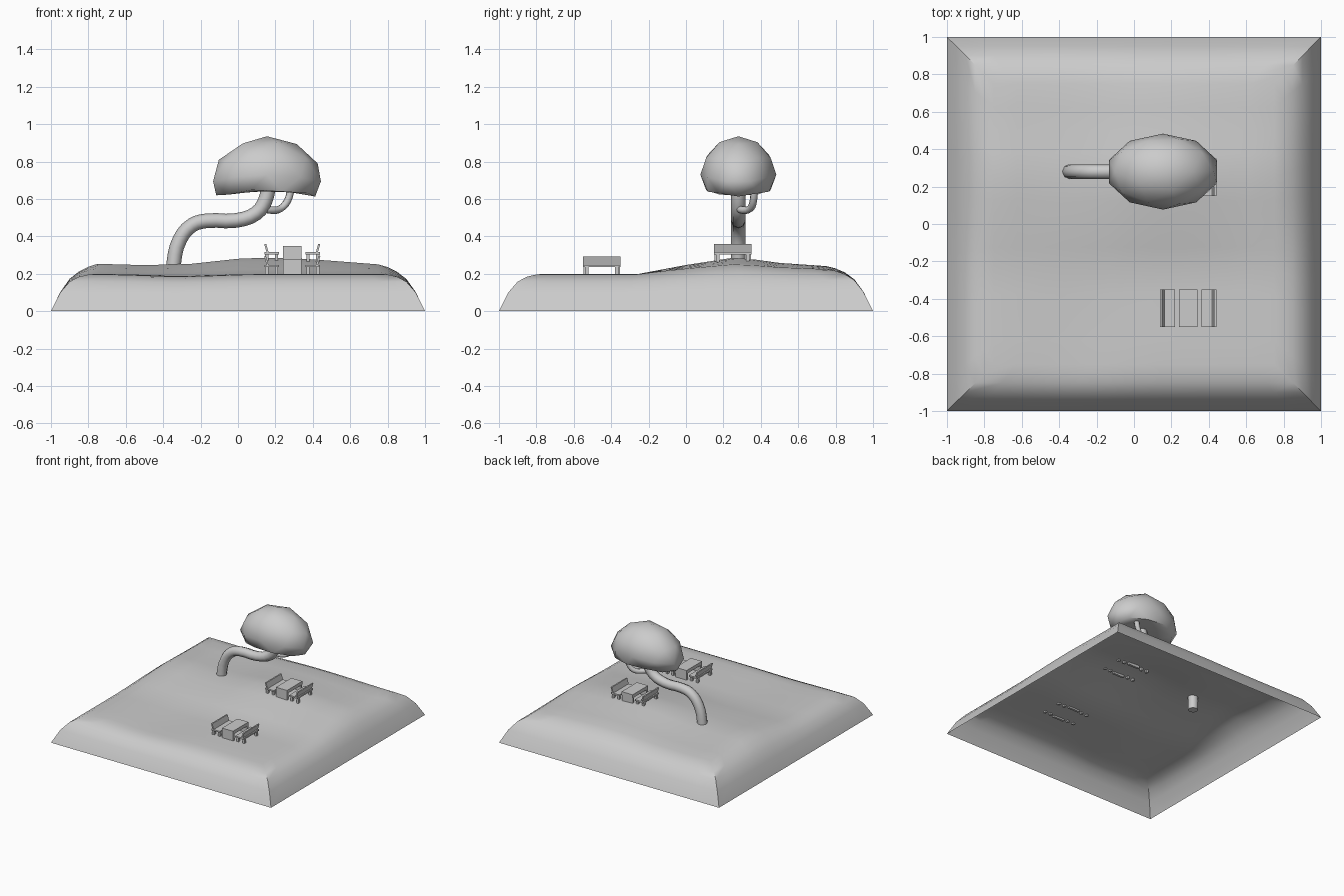
import bpy, bmesh, math
from mathutils import Vector, Matrix

old = bpy.data.objects.get("Cube")
if old:
    bpy.data.objects.remove(old, do_unlink=True)


def finish(obj, smooth=None):
    bpy.ops.object.select_all(action='DESELECT')
    obj.select_set(True)
    bpy.context.view_layer.objects.active = obj
    if smooth:
        bpy.ops.object.shade_smooth_by_angle(angle=math.radians(smooth))
    return obj


def from_bmesh(name, bm, smooth=None):
    mesh = bpy.data.meshes.new(name)
    bm.to_mesh(mesh)
    bm.free()
    obj = bpy.data.objects.new(name, mesh)
    bpy.context.collection.objects.link(obj)
    return finish(obj, smooth)


def interp(knots, t):
    """Straight-line interpolation through (position, value) knots."""
    if t <= knots[0][0]:
        return knots[0][1]
    for (a, va), (b, vb) in zip(knots, knots[1:]):
        if t <= b:
            return va + (vb - va) * (t - a) / (b - a)
    return knots[-1][1]


# Hill heights: a ridge across x, faded in towards the back
RIDGE = [(-.75, .053), (-.5, .046), (-.25, .053), (0, .08), (.2, .088), (.4, .077), (.75, .05)]
RAMP = [(-.25, 0), (0, .55), (.25, 1), (.375, .88), (.5, .68), (.75, .48)]
RIM = [(0, 0), (.05, .5), (.1, .79), (.15, .92), (.2, .98), (.25, 1)]


def ground(x, y):
    inset = 1 - max(abs(x), abs(y))
    dip = .014 * math.exp(-((x + .3) / .25) ** 2) * max(0, min(1, -y * 2))
    hill = interp(RIDGE, x) * interp(RAMP, y) - dip
    return .2 * interp(RIM, inset) + hill * max(0, min(1, (inset - .04) / .2))


# Ground sheet: flat grid with mitred rings falling to the rim, open below
bm = bmesh.new()
bmesh.ops.create_grid(bm, x_segments=12, y_segments=12, size=.75)
ring = [e for e in bm.edges if e.is_boundary]
size = .75
for depth, _ in reversed(RIM[:-1]):
    grown = bmesh.ops.extrude_edge_only(bm, edges=ring)["geom"]
    verts = [g for g in grown if isinstance(g, bmesh.types.BMVert)]
    for v in verts:
        v.co *= (1 - depth) / size
    size = 1 - depth
    ring = [e for e in bm.edges if e.is_boundary]
for v in bm.verts:
    v.co.z = ground(v.co.x, v.co.y)
bmesh.ops.recalc_face_normals(bm, faces=bm.faces)
if sum(f.normal.z for f in bm.faces) < 0:
    bmesh.ops.reverse_faces(bm, faces=bm.faces)
from_bmesh("ground", bm, 35)


# Trunk and branch: round tubes along smooth paths
def tube(name, points, radius):
    curve = bpy.data.curves.new(name, 'CURVE')
    curve.dimensions = '3D'
    curve.bevel_depth = radius
    curve.bevel_resolution = 2
    curve.resolution_u = 3
    curve.use_fill_caps = True
    spline = curve.splines.new('BEZIER')
    spline.bezier_points.add(len(points) - 1)
    for bp, p in zip(spline.bezier_points, points):
        bp.co = p
        bp.handle_left_type = bp.handle_right_type = 'AUTO'
    obj = bpy.data.objects.new(name, curve)
    bpy.context.collection.objects.link(obj)
    finish(obj)
    bpy.ops.object.convert(target='MESH')
    finish(bpy.context.object, 50)


TREE_Y = .28
trunk_path = [(-.345, .14), (-.343, .26), (-.31, .385), (-.245, .46), (-.17, .483),
              (-.01, .485), (.1, .525), (.145, .59), (.165, .67)]
tube("trunk", [(x, TREE_Y, z) for x, z in trunk_path], .039)
tube("branch", [(.12, .28, .555), (.18, .3, .54), (.23, .345, .55), (.265, .36, .59), (.285, .365, .66)], .02)

# Canopy: stretched ball with a flattened underside and drooping ends
bm = bmesh.new()
bmesh.ops.create_icosphere(bm, subdivisions=2, radius=1)
for v in bm.verts:
    u, s, w = v.co
    lift = .205 * w if w > 0 else -.088 * min(1, -2 * w)
    v.co = (.155 + .303 * u, TREE_Y + .203 * s, .73 + lift - .04 * u * u)
from_bmesh("canopy", bm, 60)


# Furniture made from boxes given as (min corner, max corner)
def add_box(bm, lo, hi):
    lo, hi = Vector(lo), Vector(hi)
    scale = Matrix.Diagonal((*(hi - lo), 1))
    return bmesh.ops.create_cube(bm, size=1, matrix=Matrix.Translation((lo + hi) / 2) @ scale)["verts"]


def table(name, loc):
    bm = bmesh.new()
    add_box(bm, (-.05, -.1, .055), (.05, .1, .083))
    # Solid end panels carry the top
    for y in (-.098, .08):
        add_box(bm, (-.05, y, -.01), (.05, y + .018, .055))
    from_bmesh(name, bm).location = loc


def bench(name, loc, side):
    bm = bmesh.new()
    add_box(bm, (.07, -.1, .038), (.148, .1, .05))
    for x in (.075, .128):
        for y in (-.09, .07):
            add_box(bm, (x, y, -.01), (x + .018, y + .02, .04))
    # Backrest leans outwards
    for v in add_box(bm, (.125, -.1, .045), (.136, .1, .094)):
        if v.co.z > .07:
            v.co.x += .014
    for v in bm.verts:
        v.co.x *= side
    if side < 0:
        bmesh.ops.reverse_faces(bm, faces=bm.faces)
    from_bmesh(name, bm).location = loc


for place, y, z in (("front", -.45, .197), ("back", .25, .265)):
    spot = (.29, y, z)
    table(place + "_table", spot)
    bench(place + "_left_bench", spot, 1)
    bench(place + "_right_bench", spot, -1)
